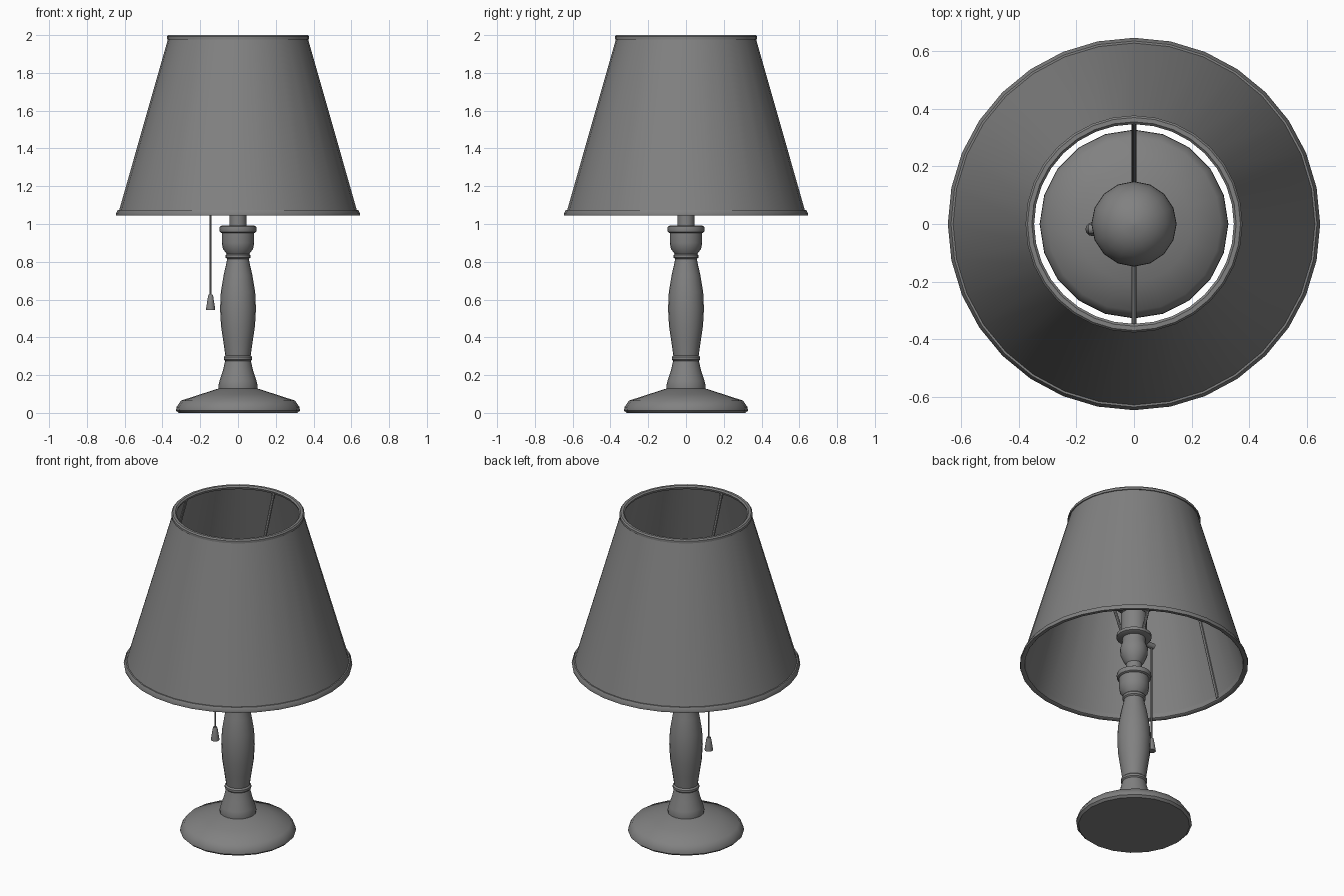
import bpy
import bmesh
import math
from mathutils import Vector

cube = bpy.data.objects.get("Cube")
if cube:
    bpy.data.objects.remove(cube)

grey = bpy.data.materials.new("plain grey")
grey.use_nodes = True
COLOR = (0.22, 0.22, 0.22, 1)
grey.diffuse_color = COLOR
grey.node_tree.nodes["Principled BSDF"].inputs["Base Color"].default_value = COLOR


def finish(name, bm, angle=40):
    """Turn a bmesh into a smooth shaded grey object."""
    bmesh.ops.recalc_face_normals(bm, faces=bm.faces)
    mesh = bpy.data.meshes.new(name)
    bm.to_mesh(mesh)
    bm.free()
    obj = bpy.data.objects.new(name, mesh)
    bpy.context.collection.objects.link(obj)
    mesh.materials.append(grey)
    bpy.ops.object.select_all(action="DESELECT")
    obj.select_set(True)
    bpy.context.view_layer.objects.active = obj
    bpy.ops.object.shade_smooth_by_angle(angle=math.radians(angle))
    return obj


def lathe(name, profile, sides, center=(0, 0), closed=False):
    """Spin (radius, height) points about a vertical axis."""
    bm = bmesh.new()
    rings = []
    for r, z in profile:
        rings.append([bm.verts.new((center[0] + r * math.cos(2 * math.pi * i / sides),
                                    center[1] + r * math.sin(2 * math.pi * i / sides), z))
                      for i in range(sides)])
    pairs = list(zip(rings, rings[1:]))
    if closed:
        pairs.append((rings[-1], rings[0]))
    else:
        bm.faces.new(rings[0])
        bm.faces.new(rings[-1])
    for a, b in pairs:
        for i in range(sides):
            j = (i + 1) % sides
            bm.faces.new((a[i], a[j], b[j], b[i]))
    return finish(name, bm)


def rod(name, start, end, radius, sides=8):
    """Straight round bar between two points."""
    start, end = Vector(start), Vector(end)
    bm = bmesh.new()
    bmesh.ops.create_cone(bm, cap_ends=True, segments=sides, radius1=radius,
                          radius2=radius, depth=(end - start).length)
    turn = (end - start).to_track_quat("Z", "Y").to_matrix().to_4x4()
    bm.transform(turn)
    bmesh.ops.translate(bm, verts=bm.verts, vec=(start + end) / 2)
    return finish(name, bm)


# Turned foot and column
lathe("base", [(.315, 0), (.328, .012), (.326, .03), (.302, .065),
               (.20, .098), (.10, .13)], 20)
lathe("column", [(.102, .12), (.104, .145), (.098, .17), (.08, .225), (.068, .275),
                 (.075, .282), (.075, .295), (.067, .303), (.078, .38), (.09, .46),
                 (.095, .55), (.091, .64), (.076, .73), (.06, .80), (.058, .815),
                 (.066, .822), (.066, .836), (.06, .842), (.08, .868), (.086, .9),
                 (.086, .955)], 20)
lathe("column_collar", [(.086, .952), (.096, .958), (.099, .972), (.096, .986),
                        (.086, .992)], 20)

# Bulb holder
lathe("socket_stem", [(.045, .985), (.045, 1.08)], 16)
lathe("socket_cup", [(.045, 1.05), (.06, 1.07), (.077, 1.11), (.079, 1.15),
                     (.066, 1.19), (.066, 1.225)], 16)
lathe("socket_ring", [(.085, 1.215), (.1, 1.222), (.1, 1.24), (.085, 1.248)], 16)
lathe("socket_sleeve", [(.075, 1.24), (.075, 1.37), (.06, 1.385)], 16)

# Round bulb with a short neck
BULB_Z, BULB_R = 1.53, .149
arc = [math.radians(-70 + 159 * i / 10) for i in range(11)]
lathe("bulb", [(.05, 1.37)] + [(BULB_R * math.cos(a), BULB_Z + BULB_R * math.sin(a))
                               for a in arc], 16)

# Tapered shade wall with its rolled rims
lathe("shade", [(.633, 1.06), (.369, 1.985), (.358, 1.985), (.622, 1.06)], 32, closed=True)
lathe("shade_bottom_rim", [(.645, 1.045), (.647, 1.055), (.636, 1.075), (.616, 1.075),
                           (.619, 1.05), (.625, 1.045)], 32, closed=True)
lathe("shade_top_rim", [(.377, 1.978), (.377, 1.992), (.37, 2.0), (.355, 2.0),
                        (.347, 1.992), (.352, 1.978)], 32, closed=True)

# Inner seam strip of the shade
rod("shade_seam", (-.617, 0, 1.06), (-.357, 0, 1.98), .009, 6)

# Two slanted wires that carry the shade
for side, label in ((1, "back"), (-1, "front")):
    rod(label + "_shade_support", (0, side * .08, 1.232), (0, side * .354, 1.985), .009)

# Pull switch, cord and handle
CORD_X, CORD_Y = -.145, -.018
rod("switch_arm", (-.08, CORD_Y, 1.232), (-.158, CORD_Y, 1.232), .018, 10)
rod("pull_cord", (CORD_X, CORD_Y, .62), (CORD_X, CORD_Y, 1.232), .005)
lathe("pull_handle", [(.024, .545), (.024, .552), (.014, .615), (.011, .626)], 12,
      (CORD_X, CORD_Y))
